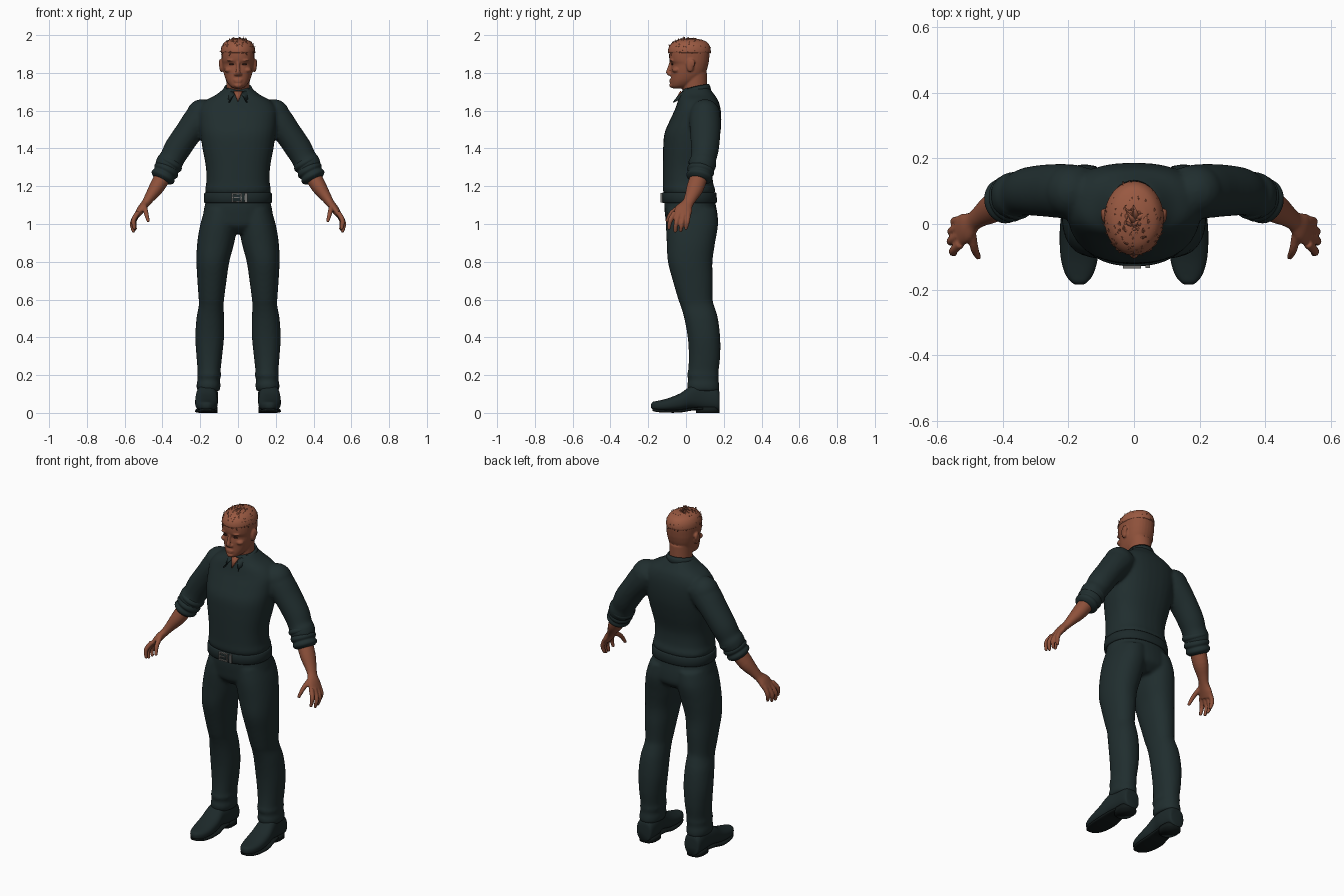
import bpy, bmesh, math, random
from mathutils import Vector, Matrix

random.seed(4)
if "Cube" in bpy.data.objects:
    bpy.data.objects.remove(bpy.data.objects["Cube"])
X, Y, Z = Vector((1, 0, 0)), Vector((0, 1, 0)), Vector((0, 0, 1))


def material(name, colour):
    m = bpy.data.materials.new(name)
    m.use_nodes = True
    m.diffuse_color = (*colour, 1)
    m.node_tree.nodes["Principled BSDF"].inputs["Base Color"].default_value = (*colour, 1)
    return m


cloth = material("dark_green_cloth", (.0145, .027, .028))
leather = material("dark_leather", (.012, .022, .023))
rubber = material("black_sole", (.006, .01, .01))
skin = material("brown_skin", (.27, .082, .043))
hair = material("auburn_hair", (.32, .1, .053))
dark = material("dark_eye", (.04, .014, .01))
metal = material("grey_buckle", (.17, .17, .16))


def smooth_rows(rows, steps):
    """Catmull-Rom interpolation of the control rows."""
    out = []
    for i in range(len(rows) - 1):
        a, b, c, d = (rows[min(max(i + k, 0), len(rows) - 1)] for k in (-1, 0, 1, 2))
        for s in range(steps):
            t = s / steps
            out.append([q + t / 2 * (r - p + t * (2 * p - 5 * q + 4 * r - e + t * (3 * (q - r) + e - p)))
                        for p, q, r, e in zip(a, b, c, d)])
    return out + [list(rows[-1])]


def tube(bm, rows, ref=X, axis=None, power=2.0, steps=4, n=32):
    """Closed loft through rows of x, y, z, radius along ref, other radius."""
    rows = smooth_rows(rows, steps)
    rings = []
    for i, (x, y, z, a, b) in enumerate(rows):
        ahead, back = rows[min(i + 1, len(rows) - 1)], rows[max(i - 1, 0)]
        t = axis or (Vector(ahead[:3]) - Vector(back[:3])).normalized()
        u = (ref - t * ref.dot(t)).normalized()
        v = t.cross(u)
        ring = []
        for k in range(n):
            c, s = math.cos(math.tau * k / n), math.sin(math.tau * k / n)
            c, s = (math.copysign(abs(w) ** (2 / power), w) for w in (c, s))
            ring.append(bm.verts.new(Vector((x, y, z)) + u * a * c + v * b * s))
        rings.append(ring)
    for p, q in zip(rings, rings[1:]):
        for k in range(n):
            bm.faces.new((p[k], p[(k + 1) % n], q[(k + 1) % n], q[k]))
    bm.faces.new(rings[0][::-1])
    bm.faces.new(rings[-1])


def body(bm, rows, **kw):
    """Upright loft from rows of height, half width, front y, back y."""
    tube(bm, [(0, (f + b) / 2, z, w, (b - f) / 2) for z, w, f, b in rows], axis=Z, **kw)


def ball(bm, loc, size):
    bmesh.ops.create_uvsphere(bm, u_segments=20, v_segments=12, radius=1,
                              matrix=Matrix.Translation(loc) @ Matrix.Diagonal((*size, 1)))


def box(bm, loc, size):
    bmesh.ops.create_cube(bm, size=1, matrix=Matrix.Translation(loc) @ Matrix.Diagonal((*size, 1)))


def finish(bm, name, mat, mirror=False, voxel=0, relax=3, smooth=True):
    bmesh.ops.recalc_face_normals(bm, faces=bm.faces)
    mesh = bpy.data.meshes.new(name)
    bm.to_mesh(mesh)
    bm.free()
    mesh.materials.append(mat)
    mesh.polygons.foreach_set("use_smooth", [smooth] * len(mesh.polygons))
    ob = bpy.data.objects.new(name, mesh)
    bpy.context.collection.objects.link(ob)
    if mirror:
        ob.modifiers.new("Mirror", "MIRROR").use_mirror_merge = False
    if voxel:
        r = ob.modifiers.new("Fuse", "REMESH")
        r.mode, r.voxel_size, r.use_smooth_shade = "VOXEL", voxel, True
        s = ob.modifiers.new("Relax", "SMOOTH")
        s.factor, s.iterations = .5, relax
    return ob


# Shirt: torso, shoulders and sleeves fused together
bm = bmesh.new()
body(bm, [(1.155, .166, -.112, .148), (1.18, .175, -.123, .155), (1.22, .168, -.122, .143),
          (1.3, .17, -.122, .142), (1.4, .188, -.121, .166), (1.48, .2, -.114, .182),
          (1.55, .207, -.085, .187), (1.61, .205, -.057, .183), (1.655, .17, -.042, .17),
          (1.685, .115, -.03, .15), (1.72, .072, -.012, .125)], power=2.4)
ball(bm, (.192, .1, 1.573), (.083, .083, .088))
tube(bm, [(.15, .1, 1.6, .075, .06), (.2, .1, 1.56, .083, .08), (.265, .102, 1.48, .08, .072),
          (.32, .1, 1.4, .074, .071), (.35, .092, 1.345, .068, .066), (.365, .088, 1.32, .072, .071),
          (.385, .078, 1.285, .066, .063)], ref=Y)
finish(bm, "shirt", cloth, mirror=True, voxel=.01)

# Rolled cuffs
bm = bmesh.new()
path = [Vector((.352, .09, 1.335)), Vector((.407, .066, 1.232))]
for i, r in enumerate((.062, .072, .073, .064, .071, .072, .064, .069, .067, .05)):
    p = path[0].lerp(path[1], i / 9)
    path.append((*p, r, r * .95))
tube(bm, path[2:], ref=Y, steps=3)
finish(bm, "rolled_cuffs", cloth, mirror=True)

# Collar: folded band with two pointed flaps and an open front
bm = bmesh.new()
cols = []
for i in range(33):
    s = (i - 16) / 16
    a, f = s * math.radians(172), abs(s)
    tip = max(0, (f - .72) / .28)
    top = Vector((.07 * math.sin(a), .05 + .072 * math.cos(a), 1.742 - .045 * f ** 2))
    out = Vector((.085 * math.sin(a), .05 + .085 * math.cos(a), top.z - .04))
    out = out.lerp(Vector((math.copysign(.052, s), -.07, 1.645)), tip)
    low = top - Z * .05
    cols.append([bm.verts.new(v) for v in (low, top, top.lerp(out, .5) + Vector((0, 0, .006)), out)])
for p, q in zip(cols, cols[1:]):
    for k in range(3):
        bm.faces.new((p[k], q[k], q[k + 1], p[k + 1]))
collar = finish(bm, "collar", cloth)
collar.modifiers.new("Thickness", "SOLIDIFY").thickness = .006

# Skin in the open neck
bm = bmesh.new()
bm.faces.new([bm.verts.new(v) for v in ((-.024, -.03, 1.705), (0, -.062, 1.65), (.024, -.03, 1.705))])
finish(bm, "neck_opening", skin).modifiers.new("Thickness", "SOLIDIFY").thickness = .008

# Trousers: hips and legs fused together
bm = bmesh.new()
body(bm, [(1.16, .163, -.11, .146), (1.1, .176, -.115, .158), (1.04, .185, -.11, .168),
          (.99, .17, -.1, .165), (.95, .07, -.06, .12)], power=2.2)
legs = [(1.08, .085, .03, .09, .13), (1, .101, .032, .098, .138), (.9, .118, .026, .098, .128),
        (.8, .133, .022, .087, .118), (.7, .138, .036, .077, .106), (.6, .141, .05, .067, .091),
        (.565, .142, .061, .066, .089), (.5, .147, .08, .073, .089), (.4, .15, .095, .076, .086),
        (.3, .152, .098, .068, .083), (.225, .153, .092, .061, .081), (.2, .153, .09, .064, .085),
        (.175, .155, .092, .059, .08), (.145, .156, .091, .064, .086), (.115, .157, .095, .059, .081)]
tube(bm, [(x, y, z, a, b) for z, x, y, a, b in legs], axis=Z, power=2.2)
finish(bm, "trousers", cloth, mirror=True, voxel=.01)

# Belt with buckle
bm = bmesh.new()
body(bm, [(1.112, .172, -.12, .156), (1.116, .181, -.128, .163), (1.162, .179, -.128, .161),
          (1.166, .17, -.12, .153)], power=2.3, steps=2, n=48)
finish(bm, "belt", leather)
bm = bmesh.new()
for z in (1.119, 1.161):
    box(bm, (-.006, -.131, z), (.05, .01, .007))
for x in (-.03, .018):
    box(bm, (x, -.131, 1.14), (.007, .01, .049))
box(bm, (-.01, -.132, 1.14), (.035, .008, .006))
box(bm, (.042, -.13, 1.14), (.014, .01, .05))
finish(bm, "belt_buckle", metal, smooth=False)

# Shoes, then soles and heels
bm = bmesh.new()
shoe = [(.178, .012, .1, .036), (.165, .01, .13, .05), (.09, .016, .155, .054), (.03, .024, .145, .055),
        (-.03, .014, .104, .06), (-.1, .01, .076, .057), (-.15, .012, .064, .044), (-.176, .018, .058, .026),
        (-.185, .028, .046, .012)]
tube(bm, [(.159 + .008 * (y < .05), y, (b + t) / 2, w, (t - b) / 2) for y, b, t, w in shoe],
     axis=Y, power=2.5)
finish(bm, "shoes", leather, mirror=True)
bm = bmesh.new()
tube(bm, [(.158, .115, 0, .05, .062), (.158, .115, .03, .05, .06)], axis=Z, power=2.6, steps=1)
tube(bm, [(x, y, z, w, .008) for x, y, z, w in ((.16, .09, .024, .048), (.165, .03, .02, .053), (.167, -.03, .01, .06),
     (.167, -.1, .009, .056), (.167, -.15, .012, .043), (.167, -.178, .018, .022))], axis=Y, power=4)
finish(bm, "soles_and_heels", rubber, mirror=True)

# Forearms and hands
bm = bmesh.new()
tube(bm, [(.38, .078, 1.28, .045, .045), (.43, .05, 1.195, .046, .04), (.468, .025, 1.14, .034, .028),
          (.49, .008, 1.108, .031, .022), (.512, -.01, 1.08, .045, .021), (.535, -.023, 1.045, .047, .016)],
     ref=Y)
fingers = [[(.53, -.06, 1.06), (.553, -.083, 1.02), (.549, -.09, .978)],
           [(.533, -.036, 1.055), (.56, -.052, 1.005), (.554, -.057, .963)],
           [(.533, -.012, 1.055), (.558, -.022, 1.003), (.551, -.028, .966)],
           [(.528, .012, 1.06), (.549, .008, 1.015), (.544, 0, .977)],
           [(.497, -.02, 1.1), (.487, -.075, 1.06), (.476, -.1, 1.018)]]
for f in fingers:
    tube(bm, [(*p, r, r) for p, r in zip(f, (.014, .0125, .009))], ref=X)
    ball(bm, f[-1], (.0095,) * 3)
finish(bm, "forearms_and_hands", skin, mirror=True, voxel=.005, relax=2)

# Head with neck, nose, lips, brows and ears
bm = bmesh.new()
body(bm, [(1.65, .066, -.01, .115), (1.72, .062, -.018, .113), (1.8, .064, -.016, .112)])
body(bm, [(1.718, .022, -.07, -.02), (1.73, .042, -.079, .02), (1.755, .06, -.081, .062),
          (1.785, .072, -.08, .094), (1.815, .079, -.08, .11), (1.845, .083, -.077, .118),
          (1.868, .086, -.088, .122), (1.91, .086, -.088, .125), (1.945, .078, -.076, .118),
          (1.972, .05, -.045, .085)], power=2.25)
tube(bm, [(0, -.08, 1.865, .009, .006), (0, -.087, 1.83, .009, .01), (0, -.094, 1.803, .013, .012),
          (0, -.086, 1.785, .012, .008)], axis=Z)
ball(bm, (0, -.077, 1.734), (.021, .012, .013))
ball(bm, (0, -.08, 1.762), (.024, .008, .0055))
ball(bm, (0, -.08, 1.752), (.02, .008, .006))
ball(bm, (.013, -.083, 1.793), (.008, .01, .008))
ball(bm, (.034, -.073, 1.866), (.025, .014, .007))
ball(bm, (.05, -.052, 1.815), (.022, .022, .014))
ball(bm, (.088, .022, 1.84), (.012, .02, .036))
ball(bm, (.093, .032, 1.85), (.009, .016, .024))
finish(bm, "head", skin, mirror=True, voxel=.005, relax=2)

# Eyes
bm = bmesh.new()
ball(bm, (.034, -.0735, 1.846), (.013, .0045, .005))
finish(bm, "eyes", dark, mirror=True)

# Cropped hair: cap with a ragged layer of leaf-shaped locks
bm = bmesh.new()
body(bm, [(1.905, .086, -.088, .125), (1.912, .091, -.096, .131), (1.94, .086, -.089, .127),
          (1.965, .068, -.066, .108), (1.98, .035, -.025, .065)])
count = 170
for i in range(count):
    h = (i + .5) / count
    a = i * 2.39996
    n = Vector((math.cos(a) * math.sqrt(1 - h * h), math.sin(a) * math.sqrt(1 - h * h), h))
    pos = Vector((n.x * .083, .018 + n.y * .106, 1.912 + n.z * .068))
    lean = Vector((random.uniform(-.5, .5) + n.x * .3, .5 + n.y * .5, .2 - .4 * (h < .2)))
    d = (lean - n * lean.dot(n)).normalized() + n * random.uniform(.15, .5)
    d.normalize()
    s = d.cross(n).normalized()
    frame = Matrix((s, d.cross(s), d)).transposed().to_4x4()
    size = random.uniform(.028, .042)
    bmesh.ops.create_cone(bm, cap_ends=True, segments=6, radius1=.011, radius2=.001, depth=size,
                          matrix=Matrix.Translation(pos + d * size * .2) @ frame @ Matrix.Diagonal((1, .5, 1, 1)))
finish(bm, "cropped_hair", hair)
